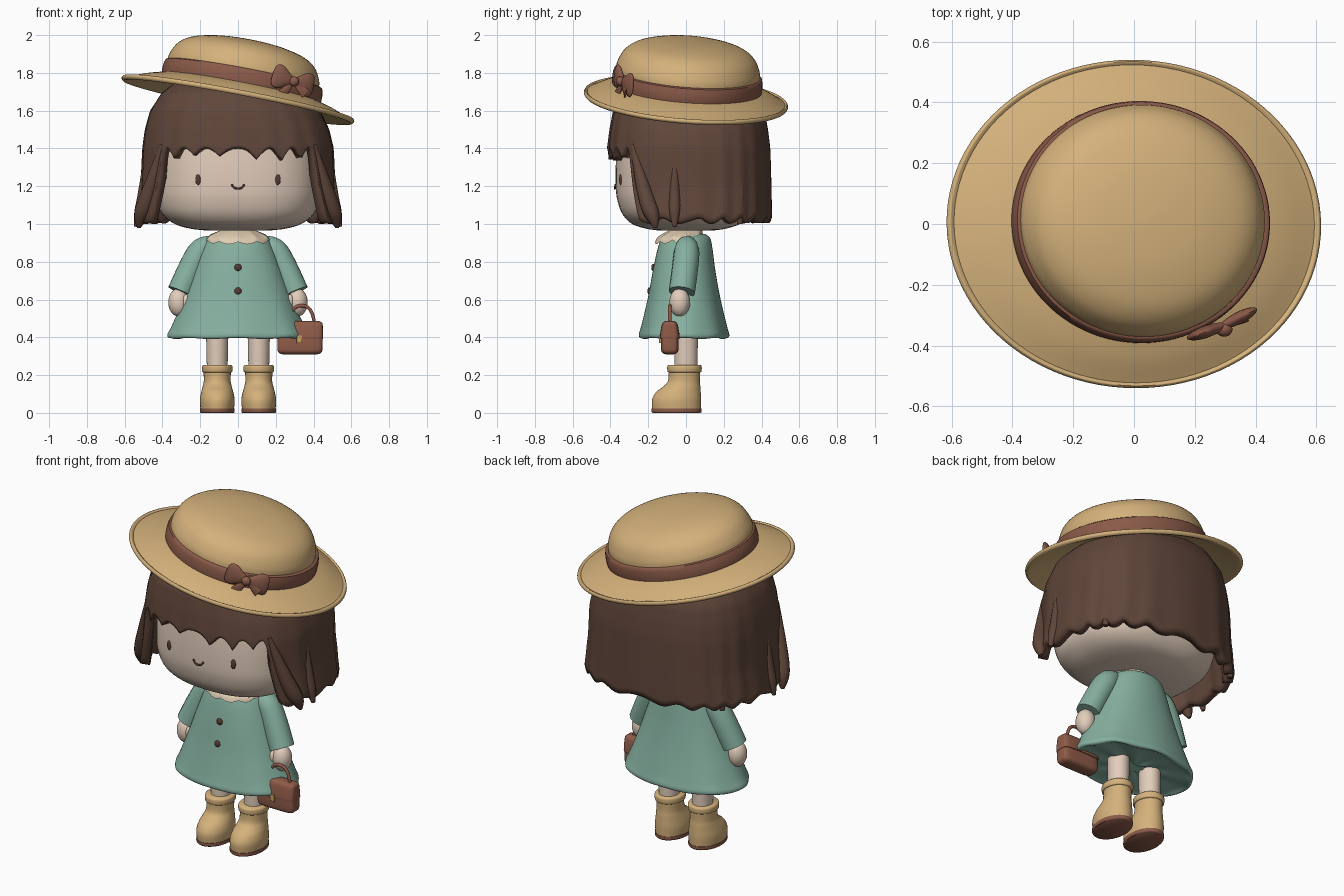
import bpy, bmesh, math
from mathutils import Vector

cube = bpy.data.objects.get("Cube")
if cube:
    bpy.data.objects.remove(cube, do_unlink=True)


def material(name, code):
    rgb = [int(code[i:i + 2], 16) / 255 for i in (0, 2, 4)]
    col = [c / 12.92 if c < 0.04 else ((c + 0.055) / 1.055) ** 2.4 for c in rgb] + [1]
    m = bpy.data.materials.new(name)
    m.use_nodes = True
    m.diffuse_color = col
    m.node_tree.nodes["Principled BSDF"].inputs["Base Color"].default_value = col
    return m


HAIR = material("dark brown hair", "60463A")
STRAW = material("straw tan", "D4B17B")
DRESS = material("sage green", "86B0A0")
SKIN = material("pale skin", "E2CDBB")
RIBBON = material("ribbon brown", "8A5A49")
LEATHER = material("bag leather", "8F5B48")
DARK = material("dark eyes and buttons", "573A32")
CREAM = material("cream collar", "E0CDB2")
BRASS = material("brass clasp", "C9A263")


def finish(ob, mat, angle=45):
    ob.data.materials.clear()
    ob.data.materials.append(mat)
    bpy.ops.object.select_all(action='DESELECT')
    ob.select_set(True)
    bpy.context.view_layer.objects.active = ob
    bpy.ops.object.shade_smooth_by_angle(angle=math.radians(angle))
    return ob


def surface(name, fn, mat, seg=48, steps=24, bottom=True):
    """Closed tube of points fn(angle, t); angle 0 faces the front."""
    bm = bmesh.new()
    rings = [[bm.verts.new(fn(math.tau * i / seg, j / steps)) for i in range(seg)]
             for j in range(steps + 1)]
    for a, b in zip(rings, rings[1:]):
        for i in range(seg):
            k = (i + 1) % seg
            bm.faces.new((a[i], a[k], b[k], b[i]))
    if bottom:
        bm.faces.new(rings[0][::-1])
    bm.faces.new(rings[-1])
    bmesh.ops.recalc_face_normals(bm, faces=bm.faces)
    me = bpy.data.meshes.new(name)
    bm.to_mesh(me)
    bm.free()
    ob = bpy.data.objects.new(name, me)
    bpy.context.scene.collection.objects.link(ob)
    return finish(ob, mat)


def spline(rows, t):
    f = t * (len(rows) - 1)
    i = min(int(f), len(rows) - 2)
    u = f - i
    p = [rows[max(0, min(len(rows) - 1, i + k))] for k in (-1, 0, 1, 2)]
    return [b + 0.5 * u * (c - a + u * (2 * a - 5 * b + 4 * c - d + u * (3 * (b - c) + d - a)))
            for a, b, c, d in zip(*p)]


def oval(a, rx, ry, power):
    s, c = math.sin(a), math.cos(a)
    e = 2 / power
    return (math.copysign(abs(s) ** e, s) * rx, -math.copysign(abs(c) ** e, c) * ry)


def loft(name, rows, mat, power=2, x=0, y=0, seg=48, fine=4, change=None):
    """Rows are (z, centre y, x radius, y radius)."""
    def fn(a, t):
        z, cy, rx, ry = spline(rows, t)
        px, py = oval(a, rx, ry, power)
        v = Vector((px + x, py + cy + y, z))
        return change(v, a, t) if change else v
    return surface(name, fn, mat, seg, fine * (len(rows) - 1))


def ball(name, loc, size, mat):
    bpy.ops.mesh.primitive_uv_sphere_add(segments=24, ring_count=14, location=loc)
    ob = bpy.context.object
    ob.name = name
    ob.scale = size
    return finish(ob, mat)


def tube(name, pts, mat, s=1):
    """Points are (x, y, z, radius); s mirrors across x."""
    cu = bpy.data.curves.new(name, 'CURVE')
    cu.dimensions = '3D'
    cu.bevel_depth, cu.bevel_resolution, cu.use_fill_caps = 1, 5, True
    sp = cu.splines.new('NURBS')
    sp.points.add(len(pts) - 1)
    for p, (x, y, z, r) in zip(sp.points, pts):
        p.co, p.radius = (s * x, y, z, 1), r
    sp.use_endpoint_u, sp.order_u, sp.resolution_u = True, 3, 6
    ob = bpy.data.objects.new(name, cu)
    bpy.context.scene.collection.objects.link(ob)
    bpy.ops.object.select_all(action='DESELECT')
    ob.select_set(True)
    bpy.context.view_layer.objects.active = ob
    bpy.ops.object.convert(target='MESH')
    return finish(bpy.context.object, mat)


# Head and face
loft("head", [(.965, 0, .16, .14), (.975, 0, .25, .21), (1.0, 0, .335, .285), (1.05, 0, .4, .335),
              (1.12, 0, .428, .362), (1.2, 0, .435, .372), (1.35, 0, .43, .37), (1.5, 0, .4, .35),
              (1.65, 0, .3, .27)], SKIN, power=2.5, seg=64)
loft("neck", [(.88, 0, .09, .085), (1.0, 0, .09, .085)], SKIN)
tube("mouth", [(-.033, -.374, 1.21, .005), (-.025, -.376, 1.192, .005), (0, -.377, 1.185, .005),
               (.025, -.376, 1.192, .005), (.033, -.374, 1.21, .005)], DARK)

# Hair shell with a cut fringe and softly scalloped ends
HAIR_ROWS = [(.95, 0, .548, .437), (1.05, 0, .535, .437), (1.2, 0, .514, .435), (1.4, 0, .506, .43),
             (1.5, -.005, .488, .418), (1.6, -.015, .45, .4), (1.7, -.035, .365, .34), (1.79, -.03, .24, .22)]


def hair_point(a, t):
    front = abs((a + math.pi) % math.tau - math.pi)
    u = max(0, min(1, (math.degrees(front) - 45) / 14))
    u = u * u * (3 - 2 * u)
    fringe = 1.405 - .055 * (1 - abs(math.cos(12 * a))) * (1 + .25 * math.sin(5 * a))
    ends = 1.035 - .03 * math.sin(10 * a + .8 * math.sin(3 * a)) ** 2
    low = fringe * (1 - u) + ends * u
    z = low + (1.79 - low) * t
    i = max(k for k in range(len(HAIR_ROWS) - 1) if HAIR_ROWS[k][0] <= z)
    p, q = HAIR_ROWS[i], HAIR_ROWS[i + 1]
    f = (z - p[0]) / (q[0] - p[0])
    cx, rx, ry = [b + (c - b) * f for b, c in zip(p[1:], q[1:])]
    x, y = oval(a, rx, ry, 2.5)
    ripple = 1 + .008 * (1 - t) * math.cos(20 * a + 1.6 * math.sin(3 * a))
    return cx + x * ripple, .015 + y * ripple, z


hair = surface("hair", hair_point, HAIR, seg=192, steps=24, bottom=False)
shell = hair.modifiers.new("thickness", 'SOLIDIFY')
shell.thickness, shell.offset = .05, -1

# Crown, band and brim of the tilted hat
TILT = (-.075, .187, 0)


def hat_part(name, profile, mat, x, fine=4):
    rows = [(z, 0, r, r * .938 if r < .41 else .384 + (r - .41) * .727) for r, z in profile]
    ob = loft(name, rows, mat, seg=96, fine=fine)
    ob.location, ob.rotation_euler = (x, .005, 1.725), TILT


hat_part("hat_brim", [(.39, -.02), (.5, -.05), (.6, -.08), (.62, -.079), (.627, -.067), (.618, -.055),
                      (.604, -.06), (.595, -.058), (.5, -.022), (.4, .005)], STRAW, .012)
hat_part("hat_crown", [(.405, -.01), (.408, .075), (.398, .12), (.367, .172), (.305, .213),
                       (.2, .24), (.1, .251), (.005, .255)], STRAW, .014)
hat_part("hat_band", [(.405, -.014), (.426, -.012), (.43, .03), (.422, .07), (.405, .074)], RIBBON, .018, 2)

# Bow on the band
KNOT = Vector((.293, -.335, 1.755))


def bow_piece(name, direction, rows):
    ob = loft(name, rows, RIBBON, seg=24)
    ob.location = KNOT
    ob.rotation_euler = Vector(direction).to_track_quat('Z', 'Y').to_euler()


LOOP = [(0, 0, .012, .018), (.03, 0, .018, .035), (.07, 0, .02, .06), (.1, 0, .016, .062),
        (.118, 0, .008, .045), (.122, 0, .001, .01)]
TAIL = [(0, 0, .008, .012), (.06, 0, .008, .022), (.095, 0, .006, .028)]
bow_piece("bow_right_loop", (-.1, -.035, .035), LOOP)
bow_piece("bow_left_loop", (.12, .06, -.03), LOOP)
bow_piece("bow_right_tail", (-.06, -.03, -.07), TAIL)
bow_piece("bow_left_tail", (.07, .015, -.07), TAIL)
ball("bow_knot", KNOT + Vector((.004, -.012, 0)), (.027, .024, .026), RIBBON)


# Dress with a softly fluted hem
def flutes(v, a, t):
    k = .025 * max(0, 1 - t * 1.6) * math.cos(8 * a)
    return Vector((v.x * (1 + k), v.y * (1 + k), v.z + .2 * k))


loft("dress", [(.408, -.01, .05, .04), (.404, -.01, .3, .19), (.394, -.01, .355, .226), (.412, -.01, .37, .237),
               (.46, -.01, .348, .225), (.6, -.01, .29, .193), (.75, -.01, .235, .166), (.87, -.005, .19, .145),
               (.925, 0, .155, .128), (.948, 0, .1, .1)], DRESS, seg=96, power=2.15, change=flutes)


# Scalloped collar, lower at the front and tucked in at the back
def scallop(v, a, t):
    drop = (1 - t) * (.014 * abs(math.sin(5 * a)) + .012 * math.cos(a))
    return Vector((v.x, v.y, v.z - drop))


loft("collar", [(.918, -.033, .168, .13), (.936, -.03, .162, .122), (.953, -.018, .13, .105),
                (.968, 0, .092, .087)], CREAM, seg=80, change=scallop)
for i, (z, y) in enumerate([(.77, -.174), (.645, -.194)]):
    ball(f"button_{i + 1}", (0, y, z), (.019, .01, .019), DARK)

# Paired parts
for side, s in (("left", 1), ("right", -1)):
    ball(side + "_eye", (s * .21, -.345, 1.235), (.016, .009, .029), DARK)
    tube(side + "_front_lock", [(.4, -.28, 1.42, .015), (.448, -.24, 1.24, .035), (.493, -.2, 1.1, .045),
                                (.52, -.17, 1.03, .038), (.525, -.16, .98, .01)], HAIR, s)
    tube(side + "_side_lock", [(.49, -.06, 1.35, .01), (.5, -.06, 1.13, .035), (.525, -.06, 1.05, .03),
                               (.54, -.06, .985, .01)], HAIR, s)
    tube(side + "_back_lock", [(.41, .28, 1.35, .01), (.435, .29, 1.13, .03), (.44, .285, 1.0, .015)], HAIR, s)
    tube(side + "_sleeve", [(.13, .005, .89, .045), (.18, .005, .885, .066), (.235, 0, .8, .07),
                            (.305, -.022, .64, .07)], DRESS, s)
    ball(side + "_hand", (s * .315, -.033, .585), (.054, .055, .075), SKIN)
    ball(side + "_thumb", (s * .275, -.065, .59), (.02, .022, .038), SKIN)
    loft(side + "_leg", [(.2, 0, .054, .06), (.46, 0, .06, .064)], SKIN, x=s * .11)
    loft(side + "_sole", [(0, -.05, .088, .127), (.006, -.05, .092, .132), (.022, -.05, .092, .132)],
         RIBBON, x=s * .11)
    loft(side + "_boot", [(.02, -.05, .089, .129), (.07, -.05, .092, .13), (.11, -.04, .085, .118),
                          (.14, -.022, .077, .098), (.17, -.011, .071, .084), (.23, -.008, .073, .083)],
         STRAW, x=s * .11)
    loft(side + "_boot_cuff", [(.214, -.008, .072, .082), (.22, -.008, .08, .09), (.245, -.008, .081, .091),
                               (.254, -.008, .074, .084)], STRAW, x=s * .11)

# Handbag
loft("bag_body", [(.31, 0, .09, .02), (.316, 0, .108, .036), (.335, 0, .119, .046), (.4, 0, .119, .046),
                  (.46, 0, .116, .038), (.475, 0, .108, .032)], LEATHER, power=5, x=.328, y=-.086)
loft("bag_flap", [(.392, 0, .118, .046), (.396, 0, .122, .053), (.45, 0, .121, .046), (.476, 0, .118, .038),
                  (.486, 0, .1, .024)], LEATHER, power=5, x=.328, y=-.086)
loft("bag_clasp", [(.37, 0, .014, .006), (.41, 0, .014, .006)], BRASS, power=7, x=.325, y=-.138)
tube("bag_handle", [(.27, -.086, .47, .009), (.275, -.086, .54, .009), (.33, -.086, .575, .009),
                    (.395, -.086, .55, .009), (.405, -.086, .47, .009)], LEATHER)
